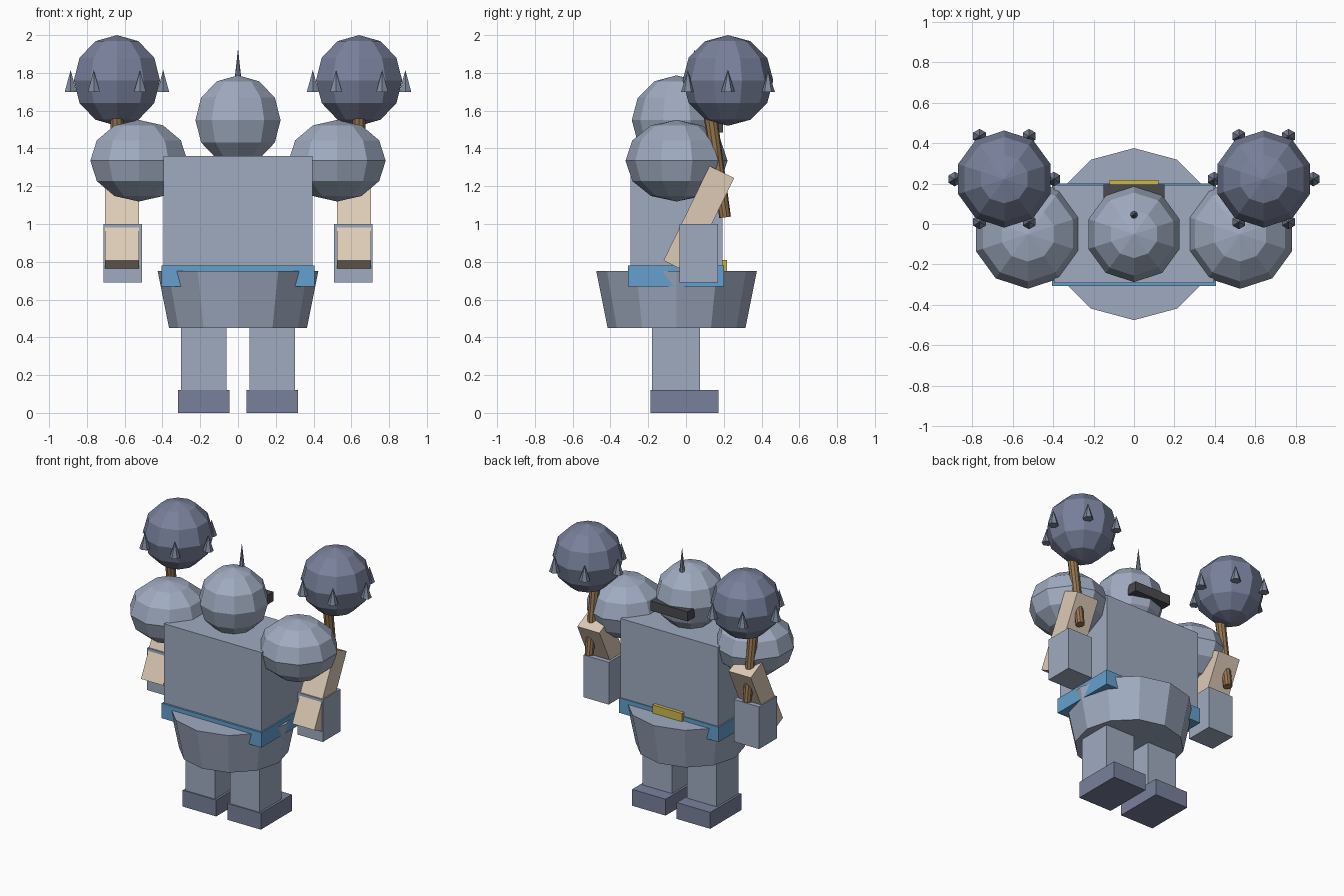
import bpy, bmesh, math
from mathutils import Matrix, Vector

if "Cube" in bpy.data.objects:
    bpy.data.objects.remove(bpy.data.objects["Cube"], do_unlink=True)


def material(name, r, g, b):
    m = bpy.data.materials.new(name)
    m.use_nodes = True
    m.diffuse_color = (r, g, b, 1)
    m.node_tree.nodes["Principled BSDF"].inputs["Base Color"].default_value = (r, g, b, 1)
    return m


steel = material("pale steel", 0.35, 0.41, 0.53)
dark_steel = material("dark steel", 0.19, 0.22, 0.33)
spike_steel = material("spike steel", 0.21, 0.25, 0.33)
skin = material("skin", 0.72, 0.59, 0.47)
blue = material("belt blue", 0.13, 0.35, 0.61)
gold = material("buckle gold", 0.60, 0.48, 0.07)
wood = material("wood", 0.30, 0.18, 0.08)
charcoal = material("charcoal", 0.07, 0.07, 0.08)


def finish(name, bm, mat):
    mesh = bpy.data.meshes.new(name)
    bm.to_mesh(mesh)
    bm.free()
    mesh.materials.append(mat)
    obj = bpy.data.objects.new(name, mesh)
    bpy.context.collection.objects.link(obj)
    return obj


def box(name, mat, center, size, tilt=0):
    """Box with an optional tilt in degrees about x."""
    bm = bmesh.new()
    place = (Matrix.Translation(center) @ Matrix.Rotation(math.radians(tilt), 4, 'X')
             @ Matrix.Diagonal((*size, 1)))
    bmesh.ops.create_cube(bm, size=1, matrix=place)
    return finish(name, bm, mat)


def ball(name, mat, center, radius, squash=1):
    """Faceted sphere."""
    bm = bmesh.new()
    place = Matrix.Translation(center) @ Matrix.Diagonal((1, 1, squash, 1))
    bmesh.ops.create_uvsphere(bm, u_segments=10, v_segments=6, radius=radius, matrix=place)
    return finish(name, bm, mat)


def cone(name, mat, start, end, r1, r2, sides):
    """Cone or cylinder running between two points."""
    start, end = Vector(start), Vector(end)
    axis = end - start
    place = (Matrix.Translation((start + end) / 2)
             @ Vector((0, 0, 1)).rotation_difference(axis).to_matrix().to_4x4())
    bm = bmesh.new()
    bmesh.ops.create_cone(bm, cap_ends=True, segments=sides, radius1=r1, radius2=r2,
                          depth=axis.length, matrix=place)
    return finish(name, bm, mat)


# Body, skirt and belt
box("torso", steel, (0, -0.05, 1.04), (0.79, 0.485, 0.64))
cone("armour_skirt", steel, (0, -0.05, 0.45), (0, -0.05, 0.75), 0.365, 0.425, 12)
box("belt", blue, (0, -0.053, 0.725), (0.81, 0.507, 0.11))
box("belt_buckle", gold, (0, 0.195, 0.755), (0.24, 0.045, 0.11))

# Helmet
ball("helmet", steel, (0, -0.05, 1.55), 0.237)
cone("helmet_spike", spike_steel, (0, 0.045, 1.70), (0, 0.045, 1.93), 0.025, 0, 8)
box("visor", charcoal, (0, 0.155, 1.52), (0.30, 0.08, 0.07))

# Limbs and spiked maces on both sides
for side, s in (("left", 1), ("right", -1)):
    box(f"{side}_foot", dark_steel, (s * 0.181, -0.008, 0.06), (0.272, 0.36, 0.12))
    box(f"{side}_leg", steel, (s * 0.181, -0.053, 0.32), (0.24, 0.255, 0.40))
    ball(f"{side}_shoulder", steel, (s * 0.525, -0.05, 1.335), 0.27, 0.8)
    box(f"{side}_arm", skin, (s * 0.614, 0.068, 1.025), (0.18, 0.145, 0.557), -26)
    box(f"{side}_hand", steel, (s * 0.61, 0.068, 0.845), (0.205, 0.205, 0.31))

    mace = Vector((s * 0.641, 0.222, 1.76))
    cone(f"{side}_mace_handle", wood, (mace.x, 0.207, 1.035), (mace.x, 0.125, 1.60),
         0.031, 0.036, 10)
    ball(f"{side}_mace_head", dark_steel, mace, 0.24)
    for i in range(6):
        a = math.radians(60 * i)
        base = mace + Vector((0.245 * math.cos(a), 0.245 * math.sin(a), -0.06))
        cone(f"{side}_mace_spike_{i + 1}", spike_steel, base, base + Vector((0, 0, 0.115)),
             0.036, 0, 6)
